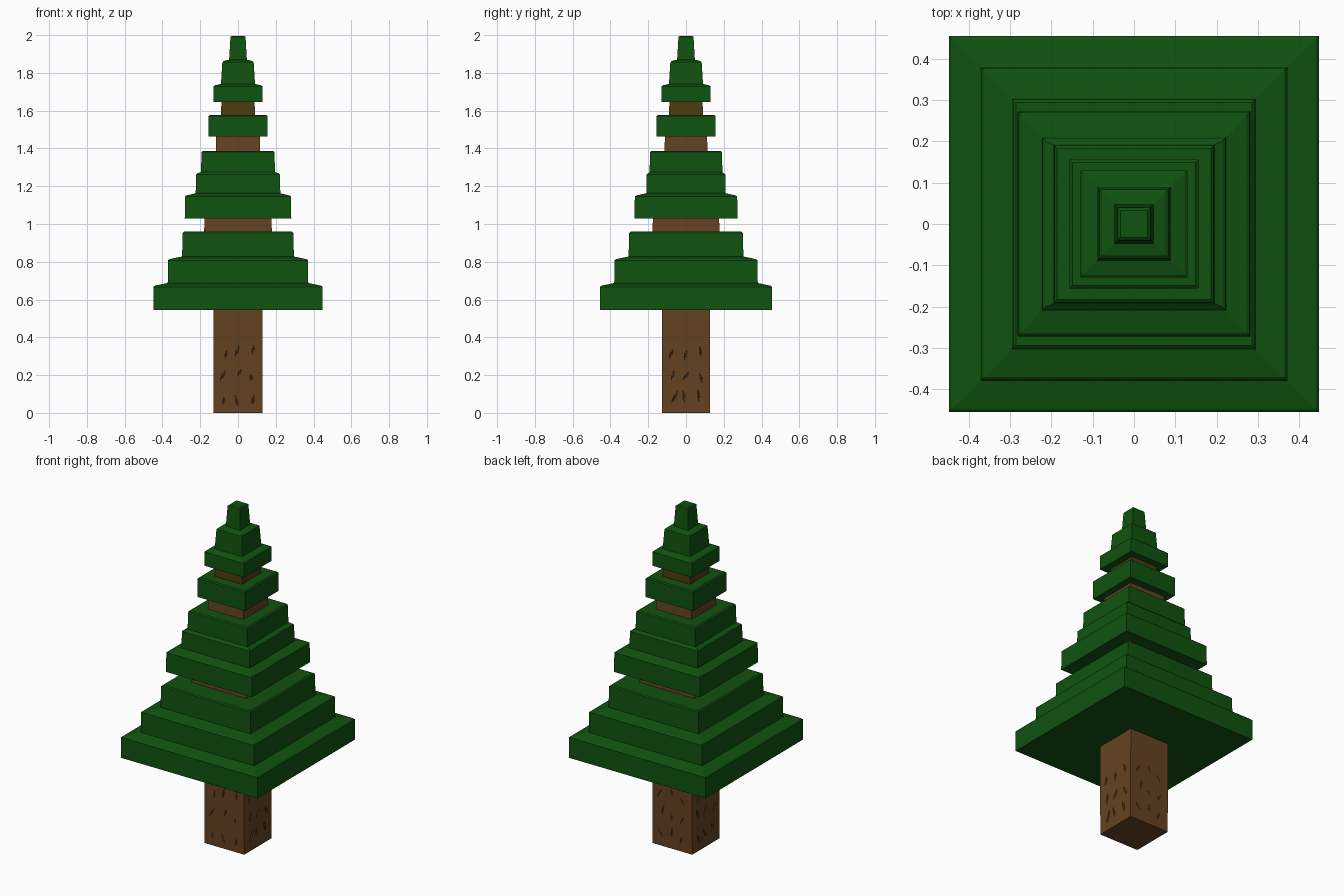
import bpy, bmesh, random
from mathutils import Vector, Matrix

if "Cube" in bpy.data.objects:
    bpy.data.objects.remove(bpy.data.objects["Cube"])

random.seed(4)


def material(name, rgb):
    m = bpy.data.materials.new(name)
    m.diffuse_color = (*rgb, 1)
    m.use_nodes = True
    m.node_tree.nodes["Principled BSDF"].inputs["Base Color"].default_value = m.diffuse_color
    return m


GREEN = material("needle green", (0.005, 0.085, 0.005))
BROWN = material("bark brown", (0.13, 0.055, 0.016))
OLIVE = material("mossy bark", (0.07, 0.045, 0.004))


def finish(name, bm, mat):
    bmesh.ops.recalc_face_normals(bm, faces=bm.faces)
    me = bpy.data.meshes.new(name)
    bm.to_mesh(me)
    bm.free()
    me.materials.append(mat)
    ob = bpy.data.objects.new(name, me)
    bpy.context.collection.objects.link(ob)
    return ob


def square_loft(name, rings, mat):
    """Skin of stacked rectangles; each ring is (z, half width x, half width y)."""
    bm = bmesh.new()
    prev = None
    for z, rx, ry in rings:
        ring = [bm.verts.new((sx * rx, sy * ry, z))
                for sx, sy in ((-1, -1), (1, -1), (1, 1), (-1, 1))]
        if prev:
            for i in range(4):
                j = (i + 1) % 4
                bm.faces.new((prev[i], prev[j], ring[j], ring[i]))
        else:
            bm.faces.new(ring[::-1])
        prev = ring
    bm.faces.new(prev)
    return finish(name, bm, mat)


def branches(name, tiers):
    """Stepped foliage; each tier is (z bottom, z top, half x, half y, taper)."""
    rings = []
    for z0, z1, rx, ry, taper in tiers:
        rings += [(z0, rx, ry), (z1, rx - taper, ry - taper),
                  (z1 + 0.006, rx - taper - 0.007, ry - taper - 0.007)]
    return square_loft(name, rings, GREEN)


# foliage groups, each a stepped pyramid with slightly sloping ledges
branches("lower_branches", [(0.545, 0.667, 0.448, 0.455, 0.0),
                            (0.688, 0.808, 0.372, 0.38, 0.002),
                            (0.828, 0.953, 0.296, 0.304, 0.003)])
branches("middle_branches", [(1.03, 1.145, 0.282, 0.273, 0.002),
                             (1.163, 1.262, 0.224, 0.21, 0.002),
                             (1.275, 1.38, 0.196, 0.193, 0.003)])
branches("upper_branches", [(1.463, 1.572, 0.156, 0.156, 0.0)])
branches("top_branches", [(1.645, 1.728, 0.13, 0.13, 0.0),
                          (1.742, 1.857, 0.09, 0.09, 0.007),
                          (1.87, 1.99, 0.047, 0.047, 0.007)])

# trunk and the short necks seen between foliage groups
trunk = square_loft("trunk", [(0, 0.13, 0.127), (0.55, 0.13, 0.128)], BROWN)
square_loft("lower_neck", [(0.95, 0.18, 0.178), (1.035, 0.176, 0.175)], BROWN)
square_loft("middle_neck", [(1.38, 0.118, 0.115), (1.468, 0.115, 0.111)], BROWN)
square_loft("upper_neck", [(1.57, 0.09, 0.09), (1.65, 0.088, 0.088)], OLIVE)

# shallow bark gouges: thin tilted diamonds cut into every trunk side
bm = bmesh.new()
for side in range(4):
    turn = Matrix.Rotation(side * 1.5707963, 4, 'Z')
    for col in range(3):
        for row in range(3):
            place = Vector(((col - 1) * 0.07 + random.uniform(-.012, .012), -0.13,
                            0.08 + row * 0.12 + random.uniform(-.02, .02)))
            tilt = Matrix.Rotation(random.uniform(-.5, .5), 4, 'Y')
            size = Matrix.Diagonal((0.007, 0.009, random.uniform(.025, .045), 1))
            bmesh.ops.create_icosphere(bm, subdivisions=1, radius=1,
                                       matrix=turn @ Matrix.Translation(place) @ tilt @ size)
cutter = finish("bark_gouge_cutter", bm, BROWN)
cutter.hide_render = True
cutter.display_type = 'WIRE'
cut = trunk.modifiers.new("gouges", 'BOOLEAN')
cut.operation = 'DIFFERENCE'
cut.solver = 'EXACT'
cut.object = cutter
